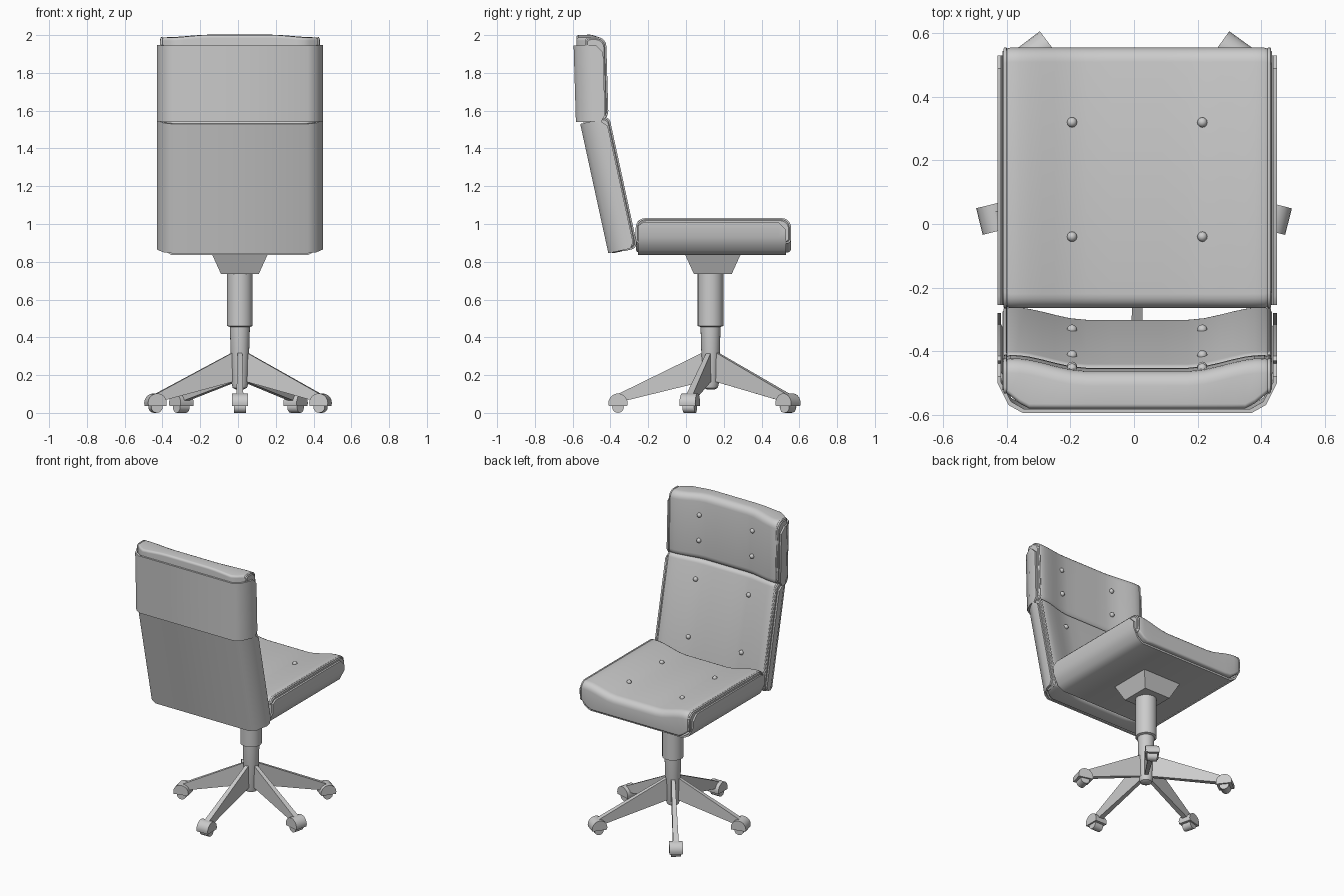
import bpy, bmesh, math
from mathutils import Vector

if "Cube" in bpy.data.objects:
    bpy.data.objects.remove(bpy.data.objects["Cube"])

CX, HUB_Y = 0.01, 0.13


def finish(name, bm, smooth=True):
    bmesh.ops.remove_doubles(bm, verts=bm.verts, dist=1e-5)
    bmesh.ops.recalc_face_normals(bm, faces=bm.faces)
    me = bpy.data.meshes.new(name)
    bm.to_mesh(me)
    bm.free()
    ob = bpy.data.objects.new(name, me)
    bpy.context.collection.objects.link(ob)
    if smooth:
        bpy.ops.object.select_all(action='DESELECT')
        bpy.context.view_layer.objects.active = ob
        ob.select_set(True)
        bpy.ops.object.shade_smooth_by_angle(angle=math.radians(35))
    return ob


def loft(name, rings, smooth=True):
    """Skin a list of closed rings and cap both ends."""
    bm = bmesh.new()
    vs = [[bm.verts.new(p) for p in r] for r in rings]
    n = len(vs[0])
    for a, b in zip(vs, vs[1:]):
        for i in range(n):
            bm.faces.new((a[i], a[(i + 1) % n], b[(i + 1) % n], b[i]))
    bm.faces.new(vs[0])
    bm.faces.new(vs[-1])
    return finish(name, bm, smooth)


def rounded_rect(v0, v1, w0, w1, r_back, r_front):
    pts = []
    for cv, cw, a0, sv, sw, r in ((v0, w0, 180, 1, 1, r_back), (v1, w0, 270, -1, 1, r_back),
                                  (v1, w1, 0, -1, -1, r_front), (v0, w1, 90, 1, -1, r_front)):
        for k in range(6):
            a = math.radians(a0 + k * 18)
            pts.append((cv + sv * r + r * math.cos(a), cw + sw * r + r * math.sin(a)))
    return pts


def dish(x):
    t = min(max((abs(x) - 0.16) / 0.23, 0), 1)
    return t * t * (3 - 2 * t)


def module(name, origin, v_dir, w_dir, pad_v, thick, dip, r_front, shell_v, wing, buttons, crown=0):
    o, vd, wd = Vector(origin), Vector(v_dir).normalized(), Vector(w_dir).normalized()
    P = lambda x, v, w: o + Vector((x, 0, 0)) + vd * v + wd * w

    # dished cushion lofted across the width
    xs = [-.424, -.415, -.40, -.37, -.34, -.30, -.26, -.21, -.16, -.08]
    xs += [0] + [-x for x in reversed(xs)]
    rings = []
    for x in xs:
        ax = abs(x)
        inset = 0.012 if ax > .42 else 0.004 if ax > .41 else 0
        w0 = 0.015 + max(0, ax - .35) * 0.8
        top = thick - dip * (1 - dish(x)) - inset
        prof = rounded_rect(pad_v[0] + inset, pad_v[1] - inset - crown * dish(x), w0, top, .015, r_front)
        rings.append([P(x, v, w) for v, w in prof])
    loft(name + "_cushion", rings)

    # piping along both side seams
    for side, ring in (("left", rings[1]), ("right", rings[-2])):
        cu = bpy.data.curves.new(name + "_piping_" + side, 'CURVE')
        cu.dimensions = '3D'
        cu.bevel_depth, cu.bevel_resolution = 0.006, 1
        sp = cu.splines.new('POLY')
        sp.points.add(len(ring) - 1)
        for p, co in zip(sp.points, ring):
            p.co = (*co, 1)
        sp.use_cyclic_u = True
        bpy.context.collection.objects.link(bpy.data.objects.new(cu.name, cu))

    # thin U-shaped outer shell with side wings
    rings = []
    a, b = shell_v
    for v, h in ((a, wing - .02), (a + .03, wing), (b - .04, wing), (b, wing - .04)):
        outer = [(.36, 0), (.405, .025), (.44, .095), (.44, h)]
        inner = [(.428, h), (.428, .097), (.397, .036), (.355, .012)]
        half = outer + inner
        sec = half[:4] + half[4:] + [(-x, w) for x, w in reversed(inner)] + [(-x, w) for x, w in reversed(outer)]
        rings.append([P(x, v, w) for x, w in sec])
    loft(name + "_shell", rings)

    # tufting buttons
    bm = bmesh.new()
    for bx in (-.205, .205):
        for bv in buttons:
            s = bmesh.ops.create_uvsphere(bm, u_segments=12, v_segments=8, radius=.016)
            bmesh.ops.translate(bm, verts=s['verts'], vec=P(bx, bv, thick - dip * (1 - dish(bx)) + .002))
    finish(name + "_buttons", bm)


module("seat", (CX, -.265, .835), (0, 1, 0), (0, 0, 1), (0, .82), .195, .042, .045,
       (.01, .795), .175, (.225, .585))
module("backrest", (CX, -.41, .84), (0, -.15, .69), (0, .69, .15), (.0, .715), .157, .04, .03,
       (.005, .706), .14, (.20, .58))
module("headrest", (CX, -.583, 1.54), (0, -.012, .41), (0, .41, .012), (.005, .46), .172, .04, .045,
       (0, .405), .155, (.145, .32), .015)

# mounting block under the seat
loft("seat_mount", [[(CX + sx * h, HUB_Y + .012 + sy * h, z) for sx, sy in ((-1, -1), (1, -1), (1, 1), (-1, 1))]
                    for h, z in ((.10, .735), (.15, .845))], False)

# gas column
loft("column", [[(CX + r * math.cos(k * math.tau / 24), HUB_Y + r * math.sin(k * math.tau / 24), z)
                 for k in range(24)]
                for r, z in ((.022, .125), (.038, .133), (.044, .155), (.053, .455), (.068, .46), (.068, .745))])

# five star legs with casters
ends = [(.01, -.36), (.437, .02), (.305, .54), (-.30, .54), (-.437, .02)]
for i, (ex, ey) in enumerate(ends, 1):
    hub, end = Vector((CX, HUB_Y, 0)), Vector((ex, ey, 0))
    d = (end - hub).normalized()
    t = Vector((-d.y, d.x, 0))
    up = Vector((0, 0, 1))

    def section(c, hw, lo, hi):
        return [c - t * hw + up * lo, c + t * hw + up * lo, c + t * hw + up * hi, c - t * hw + up * hi]

    loft(f"leg_{i}", [section(hub + d * .02, .012, .17, .33), section(end, .018, .055, .10)], False)
    hood = [(.051 * math.cos(math.radians(a)), .052 + .051 * math.sin(math.radians(a)))
            for a in range(-18, 199, 18)]
    loft(f"caster_hood_{i}", [[end + d * r + up * z + t * s for r, z in hood] for s in (-.043, .043)])
    wheel = [(.031 * math.cos(k * math.tau / 16), .031 + .031 * math.sin(k * math.tau / 16)) for k in range(16)]
    loft(f"caster_wheel_{i}", [[end + d * r + up * z + t * s for r, z in wheel] for s in (-.032, .032)])
